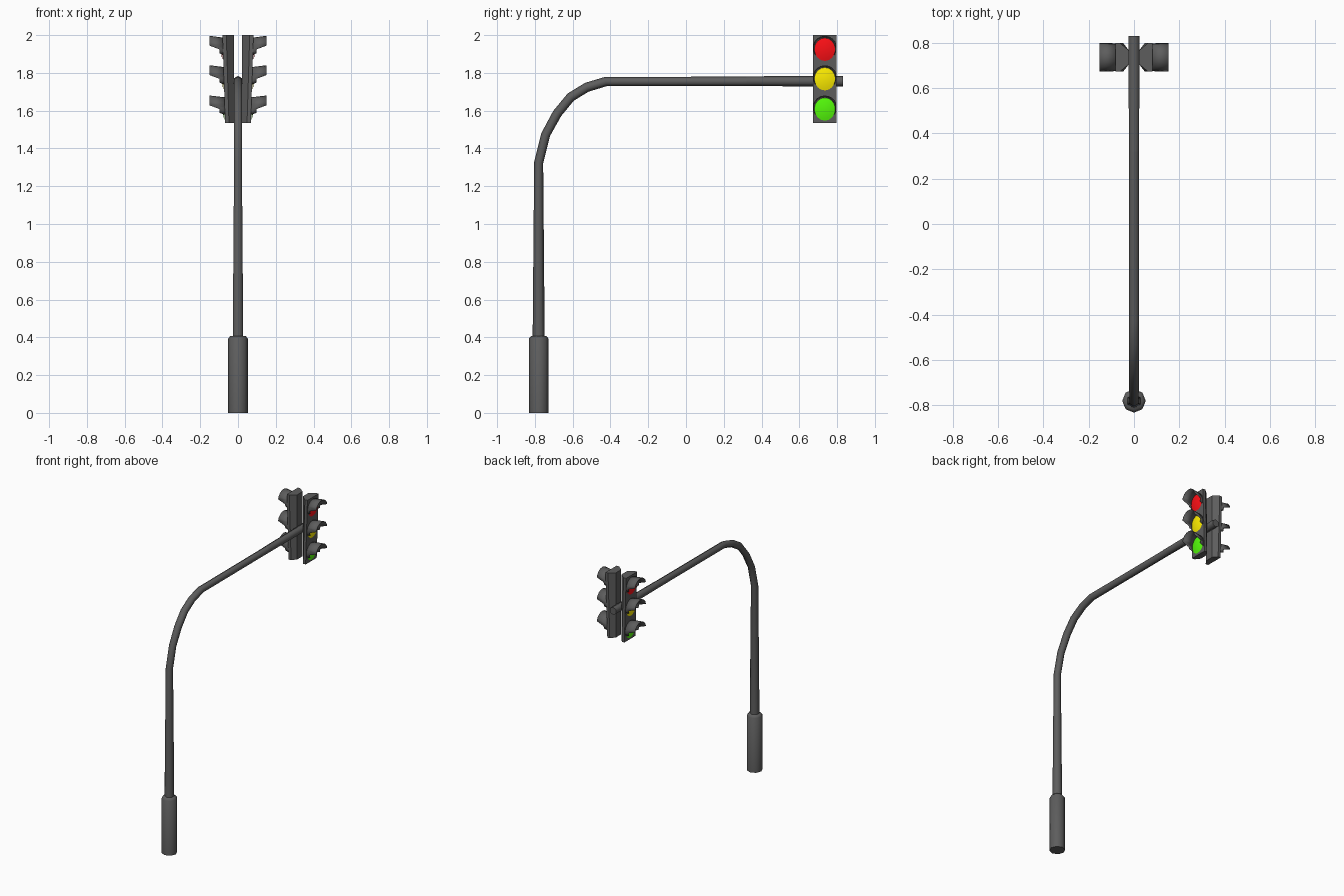
import bpy, bmesh, math
from mathutils import Vector

if "Cube" in bpy.data.objects:
    bpy.data.objects.remove(bpy.data.objects["Cube"])

AXIS_Y = 0.735   # y of the signal heads
RISE = 0.46      # height of a head
X = Vector((1, 0, 0))
DARK = ("dark_grey", (0.11, 0.11, 0.11, 1))


def finish(name, bm, color=DARK, smooth=None):
    """Make an object; smooth is the angle in degrees below which edges are soft."""
    bmesh.ops.recalc_face_normals(bm, faces=bm.faces)
    me = bpy.data.meshes.new(name)
    bm.to_mesh(me)
    bm.free()
    ob = bpy.data.objects.new(name, me)
    bpy.context.collection.objects.link(ob)
    mat = bpy.data.materials.get(color[0]) or bpy.data.materials.new(color[0])
    mat.diffuse_color = color[1]
    mat.use_nodes = True
    mat.node_tree.nodes["Principled BSDF"].inputs["Base Color"].default_value = mat.diffuse_color
    me.materials.append(mat)
    if smooth:
        bpy.ops.object.select_all(action='DESELECT')
        ob.select_set(True)
        bpy.context.view_layer.objects.active = ob
        bpy.ops.object.shade_smooth_by_angle(angle=math.radians(smooth))
    return ob


def loft(bm, rings, closed=True, caps=True):
    vs = [[bm.verts.new(p) for p in r] for r in rings]
    n = len(vs[0])
    for a, b in zip(vs, vs[1:]):
        for i in range(n if closed else n - 1):
            j = (i + 1) % n
            bm.faces.new((a[i], a[j], b[j], b[i]))
    if caps:
        bm.faces.new(vs[0])
        bm.faces.new(vs[-1])


def tube(name, path, sides):
    """Sweep a polygon along (y, z, radius) points in the x = 0 plane."""
    pts = [Vector((0, y, z)) for y, z, r in path]
    bm, rings = bmesh.new(), []
    for i, p in enumerate(pts):
        t = Vector()
        if i:
            t += (p - pts[i - 1]).normalized()
        if i < len(pts) - 1:
            t += (pts[i + 1] - p).normalized()
        n = X.cross(t.normalized())
        angs = [k * math.tau / sides for k in range(sides)]
        rings.append([p + path[i][2] * (n * math.cos(a) + X * math.sin(a)) for a in angs])
    loft(bm, rings)
    return finish(name, bm, smooth=65)


# base sleeve, bent mast and arm end sleeve
tube("base_sleeve", [(-0.78, 0, 0.052), (-0.78, 0.393, 0.052), (-0.78, 0.408, 0.04)], 8)
tube("mast_arm", [(-0.78, 0.39, 0.032), (-0.78, 1.325, 0.024), (-0.743, 1.473, 0.024),
                  (-0.682, 1.585, 0.025), (-0.61, 1.672, 0.025), (-0.525, 1.724, 0.025),
                  (-0.425, 1.754, 0.025), (0.82, 1.756, 0.025)], 6)
tube("arm_sleeve", [(0.32, 1.756, 0.0255), (0.45, 1.756, 0.0265), (0.83, 1.756, 0.028)], 6)


def face_x(z):
    """Front plane of a head, leaning slightly downward."""
    return 0.068 + 0.014 * (z - 1.54) / RISE


LAMPS = [("red", 1.924, (1.0, 0.005, 0.008, 1)),
         ("yellow", 1.768, (1.0, 0.86, 0.0, 1)),
         ("green", 1.608, (0.09, 0.98, 0.003, 1))]

for side, s in (("right", 1), ("left", -1)):
    # tapered housing
    bm = bmesh.new()
    rings = []
    for z in (1.535, 1.54 + RISE):
        f = face_x(z)
        prof = [(0.022, -0.03), (f - 0.02, -0.063), (f, -0.063),
                (f, 0.063), (f - 0.02, 0.063), (0.022, 0.03)]
        rings.append([(s * x, AXIS_Y + y, z) for x, y in prof])
    loft(bm, rings)
    finish(side + "_housing", bm)

    for col, zc, rgba in LAMPS:
        # shallow domed lens
        bm = bmesh.new()
        rings = []
        for k in (1.0, 0.8, 0.5, 0.15):
            d = 0.003 + 0.008 * (1 - k * k)
            rings.append([(s * (face_x(zc + 0.061 * k * math.sin(a)) + d),
                           AXIS_Y + 0.055 * k * math.cos(a), zc + 0.061 * k * math.sin(a))
                          for a in [i * math.tau / 16 for i in range(16)]])
        loft(bm, rings)
        finish(f"{side}_{col}_lens", bm, (col + "_light", rgba), 60)

        # flaring visor, long above and cut short at the sides
        bm = bmesh.new()
        inner, outer = [], []
        for i in range(13):
            a = math.radians(-30 + 240 * i / 12)
            c, sn = math.cos(a), math.sin(a)
            z = zc + 0.061 * sn
            inner.append((s * (face_x(z) - 0.004), AXIS_Y + 0.057 * c, z))
            reach = 0.152 if sn > -0.05 else 0.098
            outer.append((s * reach, AXIS_Y + 0.062 * c, zc + 0.011 + 0.06 * sn))
        loft(bm, [inner, outer], closed=False, caps=False)
        visor = finish(f"{side}_{col}_visor", bm, smooth=50)
        mod = visor.modifiers.new("thickness", 'SOLIDIFY')
        mod.thickness = 0.003
        mod.offset = 0
